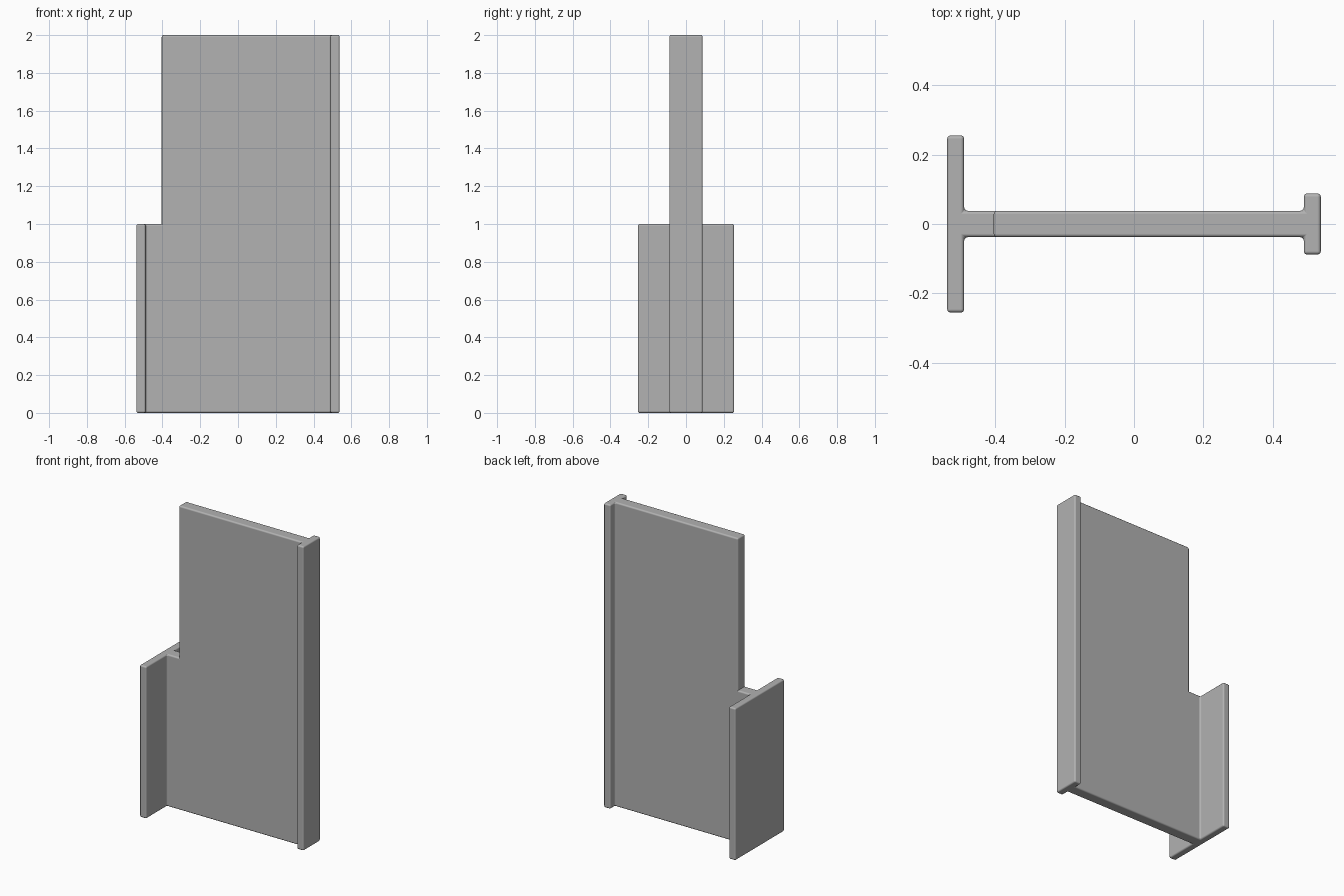
import bpy
import bmesh
from mathutils import Vector

cube = bpy.data.objects.get("Cube")
if cube:
    bpy.data.objects.remove(cube, do_unlink=True)

END_X, INNER_X, STEP_X = 0.538, 0.489, -0.404
WEB, CAP, WING = 0.038, 0.088, 0.255  # half depths

grey = bpy.data.materials.new("plain_grey")
grey.use_nodes = True
colour = (0.445, 0.445, 0.445, 1)
grey.diffuse_color = colour
bsdf = next(n for n in grey.node_tree.nodes if n.type == "BSDF_PRINCIPLED")
bsdf.inputs["Base Color"].default_value = colour


def raise_face(bm, face, height):
    """Extrude a horizontal face upward."""
    out = bmesh.ops.extrude_face_region(bm, geom=[face])["geom"]
    verts = [g for g in out if isinstance(g, bmesh.types.BMVert)]
    bmesh.ops.translate(bm, verts=verts, vec=(0, 0, height))
    return next(g for g in out if isinstance(g, bmesh.types.BMFace))


# Half of the plan outline, mirrored in y to close it
half = [(-END_X, WING), (-INNER_X, WING), (-INNER_X, WEB),
        (INNER_X, WEB), (INNER_X, CAP), (END_X, CAP)]
outline = half + [(x, -y) for x, y in reversed(half)]

bm = bmesh.new()
base = bm.faces.new([bm.verts.new((x, y, 0)) for x, y in outline])

# Lower half with the wide end wing
top = raise_face(bm, base, 1)
bmesh.ops.bisect_plane(bm, geom=[top, *top.edges, *top.verts],
                       plane_co=(STEP_X, 0, 0), plane_no=(1, 0, 0))

# Upper half, from the step to the narrow end cap
upper = next(f for f in bm.faces
             if all(v.co.z > 0.99 and v.co.x > STEP_X - 0.01 for v in f.verts))
raise_face(bm, upper, 1)

bmesh.ops.dissolve_limit(bm, angle_limit=0.01, verts=bm.verts, edges=bm.edges)
bmesh.ops.recalc_face_normals(bm, faces=bm.faces)
mesh = bpy.data.meshes.new("stepped_panel")
bm.to_mesh(mesh)
bm.free()
mesh.materials.append(grey)

panel = bpy.data.objects.new("stepped_panel", mesh)
bpy.context.collection.objects.link(panel)

# Small rounded edges
bevel = panel.modifiers.new("rounded_edges", "BEVEL")
bevel.width = 0.01
bevel.segments = 3
bevel.limit_method = "ANGLE"

bpy.context.view_layer.objects.active = panel
panel.select_set(True)
bpy.ops.object.shade_smooth_by_angle()
mesh.shade_smooth()
bevel.harden_normals = True
